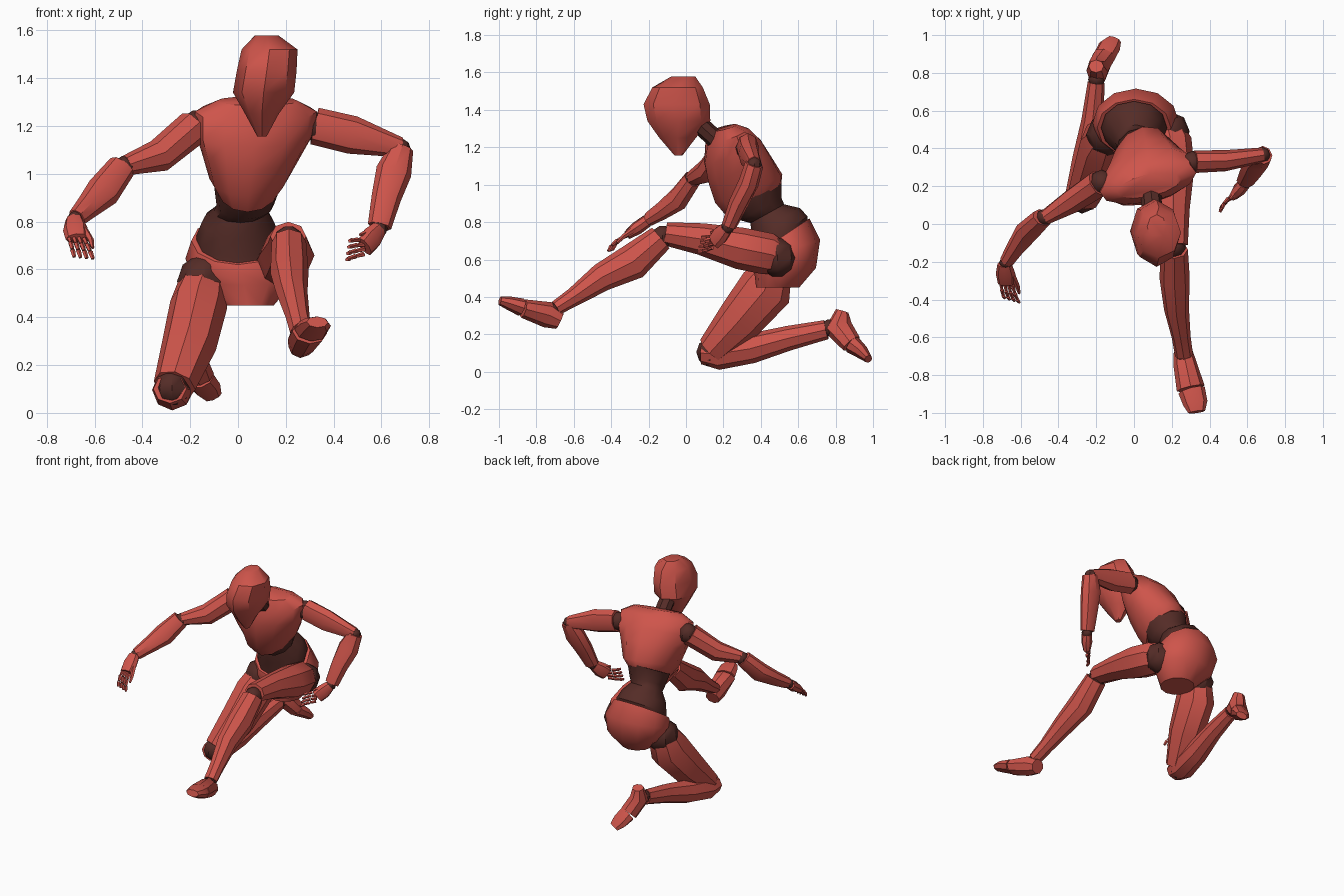
import bpy, bmesh, math
from mathutils import Vector as V


def material(name, col):
    m = bpy.data.materials.new(name)
    m.diffuse_color = col
    return m


RED = material("red_shell", (0.62, 0.09, 0.07, 1))
DARK = material("dark_joint", (0.09, 0.025, 0.02, 1))


def rings(name, secs, n=8, mat=RED):
    """Loft elliptical rings, each given as (centre, half-axis u, half-axis v)."""
    bm = bmesh.new()
    loops = []
    for c, u, v in secs:
        loops.append([bm.verts.new(V(c) + V(u) * math.cos(2 * math.pi * i / n)
                                   + V(v) * math.sin(2 * math.pi * i / n)) for i in range(n)])
    for a, b in zip(loops, loops[1:]):
        for i in range(n):
            j = (i + 1) % n
            bm.faces.new((a[i], a[j], b[j], b[i]))
    bm.faces.new(loops[0])
    bm.faces.new(loops[-1])
    bmesh.ops.recalc_face_normals(bm, faces=bm.faces)
    me = bpy.data.meshes.new(name)
    bm.to_mesh(me)
    bm.free()
    me.materials.append(mat)
    me.shade_smooth()
    me.set_sharp_from_angle(angle=math.radians(38))
    ob = bpy.data.objects.new(name, me)
    bpy.context.collection.objects.link(ob)
    return ob


def limb(name, pts, side=(1, 0, 0), n=8, mat=RED):
    """Tube through (x, y, z, side radius, other radius) stations."""
    cs = [V(p[:3]) for p in pts]
    secs = []
    for i, p in enumerate(pts):
        t = (cs[min(i + 1, len(cs) - 1)] - cs[max(i - 1, 0)]).normalized()
        u = V(side)
        u = (u - t * u.dot(t)).normalized()
        secs.append((cs[i], u * p[3], t.cross(u) * p[4]))
    return rings(name, secs, n, mat)


def torso(name, rows, yaw, n=12, mat=RED):
    """Rings from (x, y, z, half width, v_y, v_z)."""
    return rings(name, [((x, y, z), (w, w * yaw, 0), (0, a, b)) for x, y, z, w, a, b in rows], n, mat)


def ball(name, c, r):
    rows = [(c[0], c[1], c[2] + r * math.sin(a), r * math.cos(a), r * math.cos(a), 0)
            for a in (-1.3, -0.65, 0, 0.65, 1.3)]
    return torso(name, rows, 0, 8, DARK)


# Head and neck
torso("head", [(.10, -.04, 1.157, .02, .022, 0), (.10, -.045, 1.25, .07, .097, 0),
               (.107, -.038, 1.34, .128, .168, 0), (.12, -.05, 1.43, .125, .177, 0),
               (.132, -.045, 1.52, .117, .135, 0), (.12, -.015, 1.578, .05, .065, 0)], 0, 8)
limb("neck", [(.085, .22, 1.18, .07, .06), (.09, .14, 1.26, .055, .05), (.10, .04, 1.35, .055, .05)], mat=DARK)

# Trunk
torso("chest", [(.04, .36, .925, .12, .15, .085), (.045, .335, .98, .165, .18, .075),
                (.06, .283, 1.09, .212, .164, .074), (.07, .25, 1.175, .25, .148, .066),
                (.075, .22, 1.26, .255, .105, .045), (.08, .205, 1.305, .17, .06, .02)], .2)
torso("abdomen", [(0, .51, .70, .17, .14, .09), (0, .51, .74, .175, .14, .09),
                  (0, .48, .80, .15, .13, .075), (.01, .435, .845, .11, .09, .05),
                  (.03, .40, .87, .12, .11, .06), (.04, .37, .95, .14, .14, .075)], 0, 12, DARK)
torso("pelvis", [(0, .51, .72, .195, .15, .1), (.01, .535, .645, .23, .182, .06),
                 (.025, .53, .545, .205, .165, .01), (.04, .49, .45, .11, .115, 0)], 0)

# Bent leg on the ground
limb("kneeling_thigh", [(-.145, .47, .55, .10, .10), (-.165, .43, .45, .12, .145),
                        (-.205, .29, .28, .115, .125), (-.265, .14, .115, .09, .085)])
limb("kneeling_shin", [(-.285, .085, .10, .07, .06), (-.275, .17, .095, .085, .085),
                       (-.25, .35, .125, .075, .08), (-.22, .55, .18, .058, .066),
                       (-.20, .75, .225, .045, .052)])
limb("trailing_foot", [(-.20, .835, .325, .04, .035), (-.195, .81, .24, .058, .078),
                       (-.16, .885, .15, .062, .056)])
limb("trailing_toe", [(-.155, .89, .145, .058, .05), (-.13, .94, .105, .06, .038),
                      (-.105, .975, .068, .04, .022)])

# Leg stretched forward
limb("front_thigh", [(.17, .51, .605, .09, .085), (.19, .44, .63, .115, .112),
                     (.205, .29, .66, .115, .112), (.21, .08, .71, .085, .085),
                     (.21, -.11, .738, .075, .062)])
limb("front_shin", [(.213, -.135, .715, .072, .072), (.215, -.285, .587, .08, .097),
                    (.225, -.45, .505, .066, .076), (.25, -.60, .40, .05, .05),
                    (.265, -.695, .34, .048, .04)])
limb("front_foot", [(.26, -.675, .275, .05, .05), (.27, -.74, .305, .062, .07),
                    (.30, -.87, .338, .075, .05)])
limb("front_toe", [(.305, -.88, .345, .072, .048), (.325, -.95, .368, .065, .036),
                   (.332, -.995, .38, .045, .024)])

# Arm on the -x side
limb("left_view_upper_arm", [(-.185, .215, 1.195, .075, .075), (-.33, .12, 1.075, .065, .07),
                             (-.47, .035, 1.035, .04, .042)], (0, 1, 0))
limb("left_view_forearm", [(-.485, .035, 1.03, .05, .06), (-.565, -.04, .925, .058, .072),
                           (-.63, -.13, .86, .045, .052), (-.675, -.20, .815, .036, .04)], (0, 1, 0))

# Arm on the +x side
limb("right_view_upper_arm", [(.32, .33, 1.20, .06, .078), (.48, .335, 1.162, .056, .08),
                              (.68, .365, 1.11, .04, .042)], (0, 1, 0))
limb("right_view_forearm", [(.685, .365, 1.11, .05, .05), (.652, .335, 1.01, .055, .075),
                            (.62, .28, .90, .052, .062), (.592, .23, .78, .04, .05)], (0, 1, 0))


def hand(prefix, wrist, palm, tip, spread, thumb_sign):
    """Palm, four three-part fingers with a slight curl, and a thumb."""
    w, p, t = V(wrist), V(palm), V(tip)
    s = V(spread)
    m = w.lerp(p, .5)
    limb(prefix + "_palm", [(*w, .038, .034), (*m, .052, .036), (*p, .046, .024)], s)
    drop = (t - p).cross(s).normalized() * .012
    for k in range(4):
        o = s.normalized() * (.033 - .022 * k)
        a, b = p + o, t + o * 1.25
        q = [a, a.lerp(b, .38) + drop, a.lerp(b, .72) + drop, b]
        for i in range(3):
            limb(f"{prefix}_finger_{k + 1}_{i + 1}",
                 [(*q[i], .011, .011), (*q[i].lerp(q[i + 1], .9), .008, .008)], s, 5)
    o = s.normalized() * thumb_sign
    limb(prefix + "_thumb", [(*(m + o * .04), .016, .016), (*(p + o * .062), .013, .013),
                             (*(p.lerp(t, .4) + o * .058), .007, .007)], s, 5)


hand("left_view_hand", (-.685, -.21, .805), (-.675, -.315, .73), (-.645, -.405, .645), (1, -.3, -.1), 1)
hand("right_view_hand", (.585, .215, .765), (.53, .15, .695), (.46, .07, .68), (.15, .25, 1), 1)

# Dark joints
for nm, c, r in [("kneeling_hip_joint", (-.14, .47, .55), .115), ("front_hip_joint", (.19, .49, .61), .105),
                 ("kneeling_knee_joint", (-.275, .13, .105), .075), ("front_knee_joint", (.212, -.125, .72), .062),
                 ("trailing_ankle_joint", (-.198, .765, .235), .045), ("front_ankle_joint", (.265, -.70, .325), .042),
                 ("left_view_shoulder_joint", (-.17, .22, 1.2), .068), ("right_view_shoulder_joint", (.31, .325, 1.2), .062),
                 ("left_view_elbow_joint", (-.475, .035, 1.03), .045), ("right_view_elbow_joint", (.68, .365, 1.105), .042),
                 ("left_view_wrist_joint", (-.68, -.205, .81), .034), ("right_view_wrist_joint", (.59, .222, .772), .036)]:
    ball(nm, c, r)
